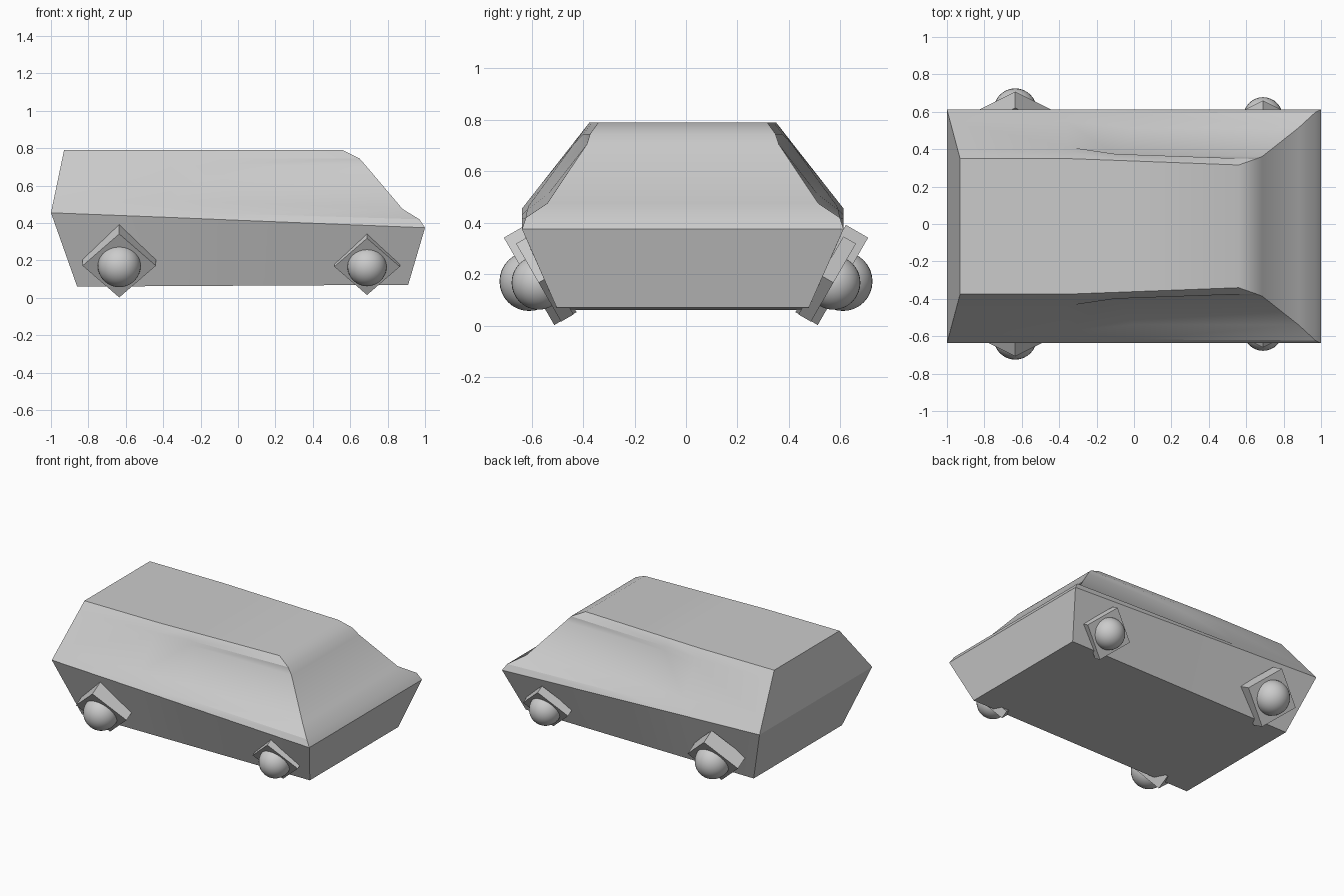
import bpy, bmesh, math
from mathutils import Matrix, Vector

if "Cube" in bpy.data.objects:
    bpy.data.objects.remove(bpy.data.objects["Cube"], do_unlink=True)

grey = bpy.data.materials.new("plain grey")
grey.use_nodes = True
grey.diffuse_color = (0.6, 0.6, 0.6, 1)
grey.node_tree.nodes["Principled BSDF"].inputs["Base Color"].default_value = (0.6, 0.6, 0.6, 1)


def finish(bm, name, angle):
    bmesh.ops.recalc_face_normals(bm, faces=bm.faces[:])
    mesh = bpy.data.meshes.new(name)
    bm.to_mesh(mesh)
    bm.free()
    mesh.materials.append(grey)
    obj = bpy.data.objects.new(name, mesh)
    bpy.context.collection.objects.link(obj)
    bpy.ops.object.select_all(action='DESELECT')
    obj.select_set(True)
    bpy.context.view_layer.objects.active = obj
    bpy.ops.object.shade_smooth_by_angle(angle=math.radians(angle))
    return obj


def flat_station(bottom, belt, roof):
    """Half section whose upper side is a straight slope from belt to roof."""
    a, b = Vector(belt), Vector(roof)
    return [Vector(bottom)] + [a.lerp(b, t) for t in (0, 0.1, 0.25, 0.76, 0.85, 1)]


# Body: half sections from rear to nose, as bottom, belt, lip, sill,
# window top, eave and roof points
stations = [
    flat_station((-0.86, 0.49, 0.06), (-1, 0.625, 0.455), (-0.93, 0.3625, 0.79)),
    flat_station((-0.36, 0.49, 0.063), (-0.36, 0.625, 0.43), (-0.36, 0.3625, 0.79)),
    [(0, 0.49, 0.065), (0, 0.625, 0.415), (0, 0.605, 0.45), (0, 0.525, 0.51),
     (-0.1, 0.383, 0.71), (-0.1, 0.387, 0.745), (-0.1, 0.353, 0.79)],
    [(0.91, 0.49, 0.07), (1, 0.625, 0.375), (0.97, 0.61, 0.42), (0.88, 0.527, 0.475),
     (0.685, 0.373, 0.705), (0.65, 0.36, 0.745), (0.56, 0.328, 0.79)],
]
bm = bmesh.new()
CENTRE = -0.0125
sides = [[[bm.verts.new((x, CENTRE + s * y, z)) for x, y, z in st] for st in stations]
         for s in (1, -1)]
levels, last = len(stations[0]), len(stations) - 1
left, right = sides
for grid in sides:
    for a, b in zip(grid, grid[1:]):
        for k in range(levels - 1):
            bm.faces.new((a[k], b[k], b[k + 1], a[k + 1]))
for i in (0, last):                      # tail and nose strips
    for k in range(levels - 1):
        bm.faces.new((left[i][k], left[i][k + 1], right[i][k + 1], right[i][k]))
for k in (0, levels - 1):                # floor and roof strips
    for i in range(last):
        bm.faces.new((left[i][k], left[i + 1][k], right[i + 1][k], right[i][k]))
finish(bm, "body", 28)


# Wheels: a tilted diamond block with a ball on its outer face
def wheel(name, x, y, z, half_diagonal, thick, radius, s):
    up = Vector((0, s * 0.5, 0.866))
    out = Vector((0, s * 0.866, -0.5))
    frame = Matrix((up.cross(out), up, out)).transposed().to_4x4()
    centre = Vector((x, s * y, z))
    edge = half_diagonal * math.sqrt(2)

    bm = bmesh.new()
    bmesh.ops.create_cube(bm, size=1)
    shape = (Matrix.Translation(centre) @ frame @ Matrix.Rotation(math.pi / 4, 4, 'Z')
             @ Matrix.Translation((0, 0, -thick / 2))
             @ Matrix.Diagonal((edge, edge, thick, 1)))
    bmesh.ops.transform(bm, matrix=shape, verts=bm.verts[:])
    finish(bm, name + "_block", 28)

    bm = bmesh.new()
    bmesh.ops.create_uvsphere(bm, u_segments=32, v_segments=16, radius=radius,
                              matrix=Matrix.Translation(centre))
    finish(bm, name + "_ball", 60)


for label, s in (("left", 1), ("right", -1)):
    wheel(label + "_rear_wheel", -0.635, 0.61, 0.172, 0.196, 0.1, 0.115, s)
    wheel(label + "_front_wheel", 0.69, 0.573, 0.167, 0.175, 0.056, 0.105, s)
